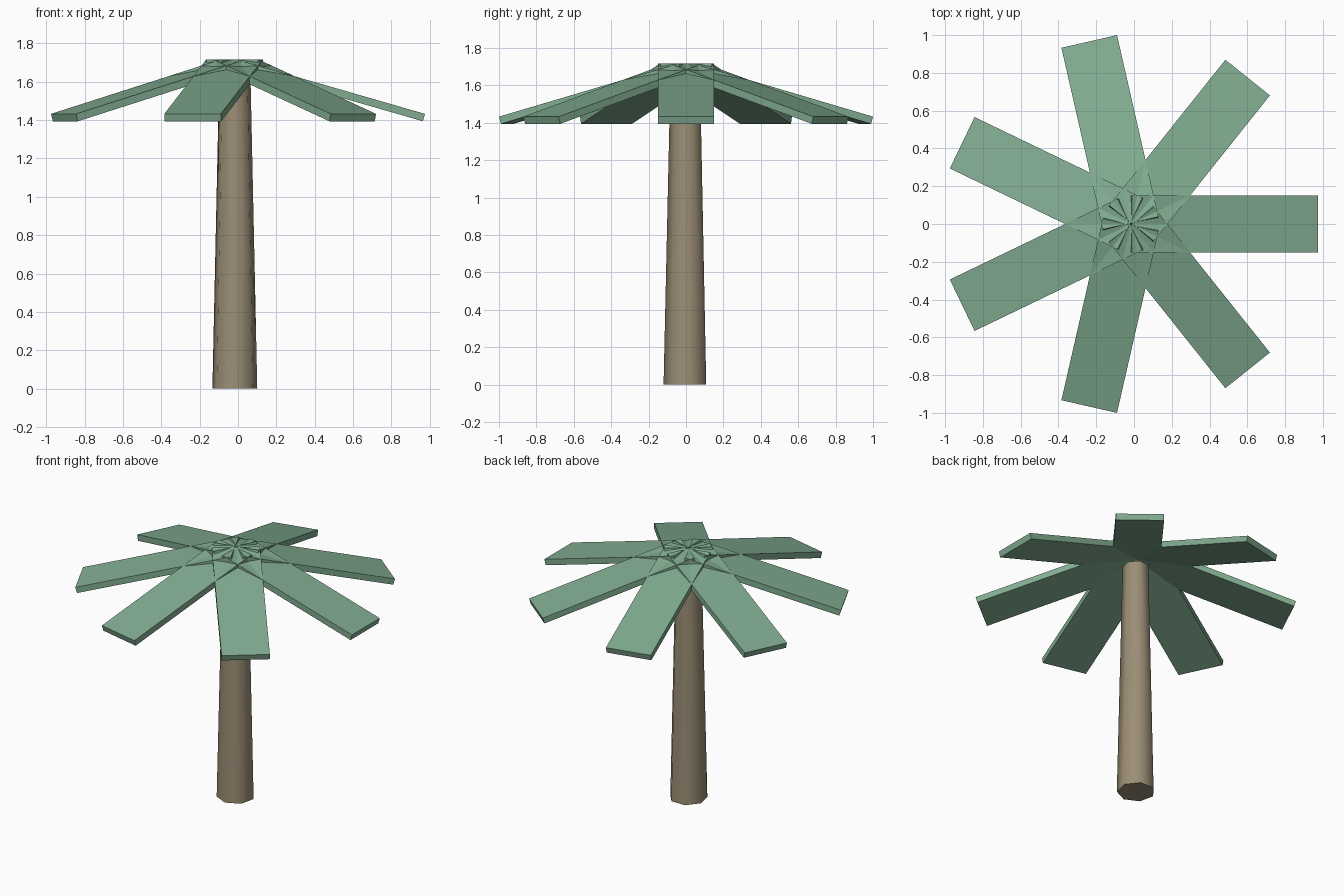
import bpy, bmesh
from math import cos, sin, pi, radians
from mathutils import Matrix

if "Cube" in bpy.data.objects:
    bpy.data.objects.remove(bpy.data.objects["Cube"])

CX = -0.0165  # trunk axis, offset so the uneven leaf spread is centred


def material(name, color):
    mat = bpy.data.materials.new(name)
    mat.diffuse_color = (*color, 1)
    mat.use_nodes = True
    mat.node_tree.nodes["Principled BSDF"].inputs["Base Color"].default_value = mat.diffuse_color
    return mat


def make_object(name, bm, mat):
    mesh = bpy.data.meshes.new(name)
    bm.to_mesh(mesh)
    bm.free()
    mesh.materials.append(mat)
    obj = bpy.data.objects.new(name, mesh)
    bpy.context.collection.objects.link(obj)
    return obj


bark = material("bark", (0.33, 0.27, 0.18))
green = material("leaf_green", (0.22, 0.41, 0.28))

# Trunk: tapered seven-sided column, smooth sides, corner facing the front
height = 1.62
bm = bmesh.new()
bmesh.ops.create_cone(bm, cap_ends=True, segments=7, radius1=0.12, radius2=0.084,
                      depth=height,
                      matrix=Matrix.Translation((CX, 0, height / 2)) @ Matrix.Rotation(pi, 4, 'Z'))
for f in bm.faces:
    f.smooth = abs(f.normal.z) < 0.5
trunk = make_object("trunk", bm, bark)
bpy.context.view_layer.objects.active = trunk
trunk.select_set(True)
bpy.ops.object.shade_smooth_by_angle(angle=radians(60))

# Leaves: seven drooping planks fanned around the trunk top
length, width, thick = 1.026, 0.302, 0.04
droop = radians(16.1)
top_z = 1.717
for i in range(7):
    bm = bmesh.new()
    place = (Matrix.Translation((CX, 0, top_z - thick / 2 * cos(droop)))
             @ Matrix.Rotation(i * 2 * pi / 7, 4, 'Z')
             @ Matrix.Rotation(droop, 4, 'Y')
             @ Matrix.Translation((length / 2, 0, 0))
             @ Matrix.Diagonal((length, width, thick, 1)))
    bmesh.ops.create_cube(bm, size=1, matrix=place)
    make_object(f"leaf_{i + 1}", bm, green)
